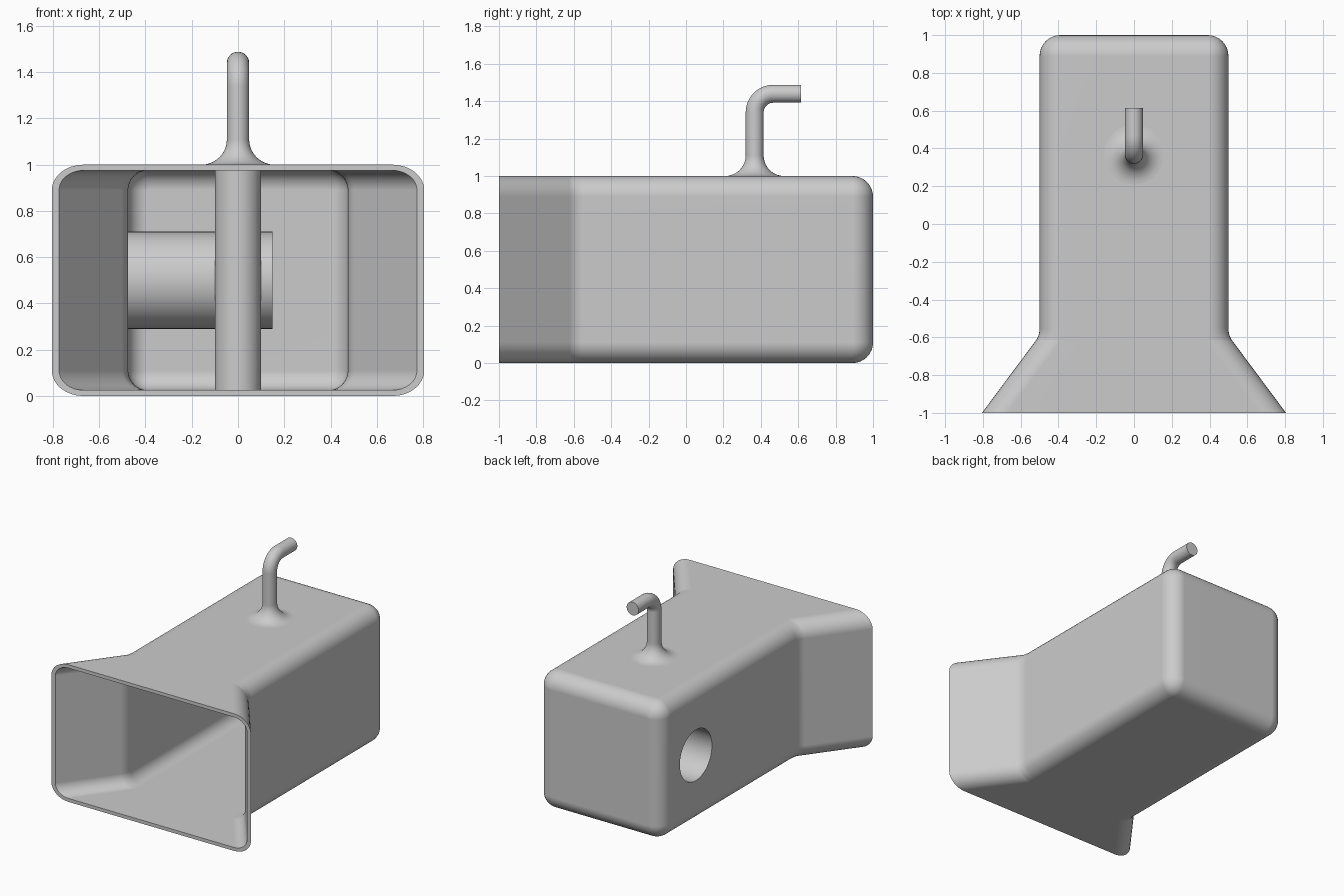
import bpy, bmesh
from math import sin, cos, pi, radians, tau

if "Cube" in bpy.data.objects:
    bpy.data.objects.remove(bpy.data.objects["Cube"])

GREY = (0.6, 0.6, 0.6, 1)
grey = bpy.data.materials.new("plain grey")
grey.use_nodes = True
grey.diffuse_color = GREY
grey.node_tree.nodes["Principled BSDF"].inputs["Base Color"].default_value = GREY

WALL = 0.025      # shell thickness
ROUND = 0.11      # outer edge rounding
SIDES = 48


def loft(name, rings):
    """Skin a list of equal-length point rings and cap both ends."""
    bm = bmesh.new()
    loops = [[bm.verts.new(p) for p in ring] for ring in rings]
    for a, b in zip(loops, loops[1:]):
        for i in range(len(a)):
            j = (i + 1) % len(a)
            bm.faces.new((a[i], a[j], b[j], b[i]))
    bm.faces.new(loops[0])
    bm.faces.new(loops[-1])
    bmesh.ops.remove_doubles(bm, verts=bm.verts, dist=1e-5)
    bmesh.ops.recalc_face_normals(bm, faces=bm.faces)
    mesh = bpy.data.meshes.new(name)
    bm.to_mesh(mesh)
    bm.free()
    mesh.materials.append(grey)
    obj = bpy.data.objects.new(name, mesh)
    bpy.context.collection.objects.link(obj)
    return obj


def activate(obj):
    bpy.ops.object.select_all(action="DESELECT")
    obj.select_set(True)
    bpy.context.view_layer.objects.active = obj


def smooth(obj):
    activate(obj)
    bpy.ops.object.shade_smooth_by_angle(angle=radians(30))
    obj.modifiers.new("even shading", "WEIGHTED_NORMAL").keep_sharp = True


def circle_x(x, r, y, z):
    return [(x, y + r * cos(tau * i / SIDES), z + r * sin(tau * i / SIDES))
            for i in range(SIDES)]


def circle_tilted(y, z, r, tilt=0):
    """Circle facing up, tilted towards the back."""
    return [(r * cos(tau * i / SIDES),
             y + r * sin(tau * i / SIDES) * cos(tilt),
             z - r * sin(tau * i / SIDES) * sin(tilt)) for i in range(SIDES)]


def section(y, half_width, inset, rx, rz, steps=8):
    """Rounded rectangle across the duct."""
    half_height = 0.5 - inset
    points = []
    for quarter, (sx, sz) in enumerate([(1, 1), (-1, 1), (-1, -1), (1, -1)]):
        for k in range(steps + 1):
            a = (quarter + k / steps) * pi / 2
            points.append((sx * (half_width - rx) + rx * cos(a), y,
                           0.5 + sz * (half_height - rz) + rz * sin(a)))
    return points


def duct_surface(t):
    """Sections from back to flared mouth, offset inwards by t."""
    r = ROUND - t
    rings = []
    for k in range(8, -1, -1):                      # rounded back
        a = k / 8 * pi / 2
        inset = t + r * (1 - cos(a))
        rings.append(section(1 - ROUND + r * sin(a), 0.5 - inset, inset,
                             r * cos(a), r * cos(a)))
    bend, flare = 0.11, radians(36.6)
    for k in range(7):                              # concave bend into flare
        a = flare * k / 6
        rings.append(section(-0.554 - (bend + t) * sin(a),
                             0.5 + bend - (bend + t) * cos(a), t, r / cos(a), r))
    rings.append(section(-1, 0.805 - t / cos(flare), t, r / cos(flare), r))
    return rings


# Hollow duct with an open flared mouth
duct = loft("duct_shell", duct_surface(0) + duct_surface(WALL)[::-1])

# Round opening through one side wall
HOLE_Y, HOLE_Z, HOLE_R = 0.6, 0.5, 0.185
cutter = loft("opening_cutter", [circle_x(x, HOLE_R, HOLE_Y, HOLE_Z) for x in (-0.6, -0.4)])
cutter.hide_render = True
activate(duct)
cut = duct.modifiers.new("opening", "BOOLEAN")
cut.operation = "DIFFERENCE"
cut.solver = "EXACT"
cut.object = cutter
bpy.ops.object.modifier_apply(modifier=cut.name)
bpy.data.objects.remove(cutter)

# Blind sleeve behind the opening
sleeve_profile = [(0.125, HOLE_R), (-0.476, HOLE_R),
                  (-0.476, HOLE_R + WALL), (0.15, HOLE_R + WALL)]
sleeve = loft("side_sleeve", [circle_x(x, r, HOLE_Y, HOLE_Z) for x, r in sleeve_profile])

# Upright pillar between floor and ceiling
pillar = loft("inner_pillar", [circle_tilted(0.4, z, 0.1) for z in (0.015, 0.985)])

# Bent rod on the roof with a flared foot
ROD_Y, ROD_R, FOOT, BEND = 0.367, 0.048, 0.11, 0.1
rod_rings = [circle_tilted(ROD_Y, 0.985, ROD_R + FOOT)]
for k in range(11):
    a = k / 10 * pi / 2
    rod_rings.append(circle_tilted(ROD_Y, 1 + FOOT * (1 - cos(a)),
                                   ROD_R + FOOT * (1 - sin(a))))
for k in range(11):
    a = k / 10 * pi / 2
    rod_rings.append(circle_tilted(ROD_Y + BEND * (1 - cos(a)),
                                   1.34 + BEND * sin(a), ROD_R, a))
rod_rings.append(circle_tilted(0.615, 1.34 + BEND, ROD_R, pi / 2))
rod = loft("roof_rod", rod_rings)

for part in (duct, sleeve, pillar, rod):
    smooth(part)
